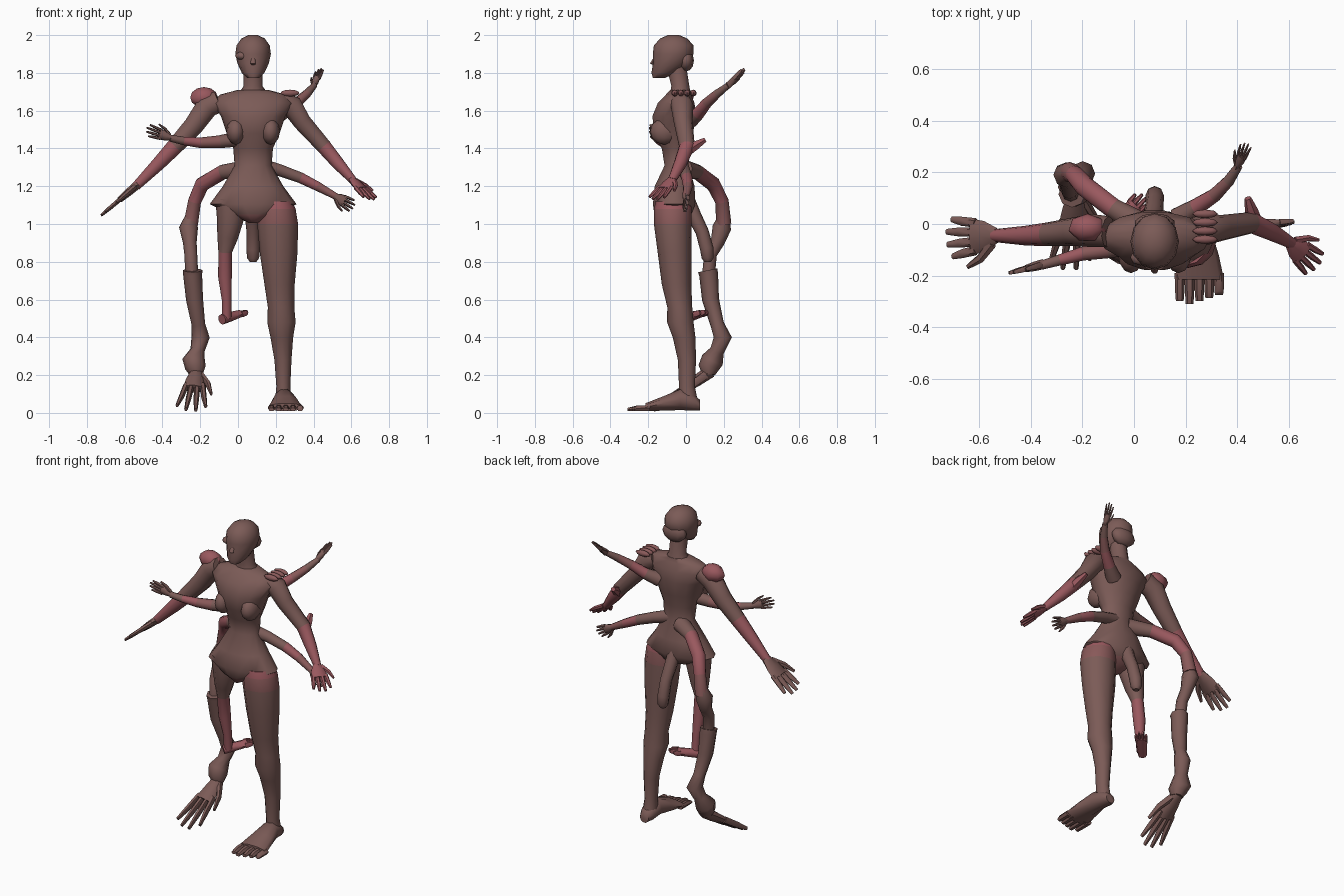
import bpy, bmesh, math
from mathutils import Vector as V

def material(name, col):
    m = bpy.data.materials.new(name)
    m.diffuse_color = (*col, 1)
    return m

MATS = [material("brown skin", (0.20, 0.105, 0.095)),
        material("dusky skin", (0.25, 0.10, 0.10)),
        material("red skin", (0.32, 0.098, 0.112))]
B, D, R = 0, 1, 2
X, Y, Z = V((1, 0, 0)), V((0, 1, 0)), V((0, 0, 1))

def loft(bm, pts, mats=B, u=X, n=8, flat=None):
    """Oval rings (x, y, z, ra[, rb]) along a path; ra runs along u."""
    u, P, rings = V(u), [V(p[:3]) for p in pts], []
    for i, p in enumerate(P):
        t = flat or (P[min(i + 1, len(P) - 1)] - P[max(i - 1, 0)]).normalized()
        a = (u - t * u.dot(t)).normalized()
        b = t.cross(a)
        ra, rb = pts[i][3], pts[i][-1]
        rings.append([bm.verts.new(p + a * ra * math.cos(2 * math.pi * k / n)
                                   + b * rb * math.sin(2 * math.pi * k / n)) for k in range(n)])
    m = [mats] * (len(P) - 1) if isinstance(mats, int) else mats
    for i in range(len(P) - 1):
        for k in range(n):
            j = (k + 1) % n
            f = bm.faces.new((rings[i][k], rings[i][j], rings[i + 1][j], rings[i + 1][k]))
            f.material_index = m[i]
    for ring, mi in ((rings[0][::-1], m[0]), (rings[-1], m[-1])):
        bm.faces.new(ring).material_index = mi

def finish(name, bm, angle=52):
    bmesh.ops.recalc_face_normals(bm, faces=bm.faces)
    me = bpy.data.meshes.new(name)
    bm.to_mesh(me)
    bm.free()
    for m in MATS:
        me.materials.append(m)
    me.polygons.foreach_set("use_smooth", [True] * len(me.polygons))
    me.set_sharp_from_angle(angle=math.radians(angle))
    bpy.context.collection.objects.link(bpy.data.objects.new(name, me))

def part(name, pts, mats=B, u=X, n=8, flat=None):
    bm = bmesh.new()
    loft(bm, pts, mats, u, n, flat)
    finish(name, bm)

def blob(name, c, r, mat=B, n=8):
    bm = bmesh.new()
    bmesh.ops.create_uvsphere(bm, u_segments=n, v_segments=6, radius=1)
    for v in bm.verts:
        v.co = V((v.co.x * r[0], v.co.y * r[1], v.co.z * r[2])) + V(c)
    for f in bm.faces:
        f.material_index = mat
    finish(name, bm)

def hand(name, o, tip, spread, W, mat=B, thumb=1, th=0.014, palm=0.5, wrist=0.4, fan=1.35):
    """Flat palm with four fanned fingers and an optional thumb."""
    bm = bmesh.new()
    o, d, s = V(o), V(tip) - V(o), V(spread).normalized()
    at = lambda f, k, r, q=None: (*(o + d * f + s * W * k), r, q or r)
    loft(bm, [at(0, 0, W * wrist, th * 1.4), at(palm * .5, 0, W * .8, th * 1.3),
              at(palm, 0, W * .95, th)], mat, s)
    for k, e in ((-.72, .88), (-.25, .98), (.25, 1), (.72, .9)):
        r = W * .25
        loft(bm, [at(palm - .08, k, r, th * .9), at((palm + e) / 2, k * (1 + fan) / 2, r * .95, th * .8),
                  at(e, k * fan, r * .6, th * .5)], mat, s, 6)
    if thumb:
        loft(bm, [at(.1, thumb * .4, W * .3, th), at(.33, thumb * 1.15, W * .25, th * .9),
                  at(.58, thumb * 1.55, W * .13, th * .5)], mat, s, 6)
    finish(name, bm)

# torso with pointed, flared hips, then neck and head
part("torso", [(.08, -.1, 1.005, .02, .035), (.08, -.07, 1.05, .12, .1), (.08, -.063, 1.105, .23, .115),
               (.08, -.06, 1.2, .16, .108), (.08, -.05, 1.31, .098, .065),
               (.08, -.055, 1.4, .105, .075), (.08, -.065, 1.48, .14, .105), (.08, -.063, 1.57, .17, .118),
               (.08, -.052, 1.64, .215, .1), (.08, -.04, 1.685, .175, .068), (.08, -.03, 1.71, .08, .055)],
     [D] + [B] * 9, X, 14, Z)
for x in (-.012, .172):
    blob("breast", (x, -.115, 1.49), (.05, .075, .07), B, 12)
part("neck", [(.08, -.03, 1.68, .085, .06), (.08, -.03, 1.73, .05, .05), (.08, -.05, 1.83, .05, .055)], B, X, 10, Z)
part("head", [(.08, -.145, 1.772, .03, .03), (.08, -.115, 1.80, .06, .068), (.08, -.08, 1.85, .083, .095),
              (.08, -.068, 1.9, .094, .108), (.08, -.065, 1.945, .088, .105), (.08, -.065, 1.982, .062, .072),
              (.08, -.065, 2.0, .025, .03)], B, X, 12, Z)
part("nose", [(.08, -.163, 1.885, .01, .008), (.08, -.182, 1.85, .014, .01), (.08, -.165, 1.84, .008, .008)], B, X, 6, Z)
blob("hair_back", (.08, .0, 1.865), (.08, .042, .058), B, 10)
blob("brow_lump", (.025, -.13, 1.89), (.04, .03, .022))

# full leg and foot
part("large_leg", [(.2, -.07, 1.12, .085, .09), (.205, -.07, 1.08, .1, .1), (.21, -.07, 1.0, .108, .1),
                   (.215, -.06, .85, .1, .09), (.22, -.05, .68, .08, .078), (.228, -.033, .56, .07, .066),
                   (.23, -.03, .48, .075, .07), (.232, -.01, .4, .06, .06), (.238, .005, .28, .045, .048),
                   (.24, .005, .14, .037, .042), (.24, .015, .05, .045, .05)], [R, D] + [B] * 8, X, 12, Z)
part("large_foot", [(.24, .075, .04, .03, .03), (.24, .04, .055, .048, .045), (.245, -.03, .07, .055, .058),
                    (.25, -.12, .05, .078, .04), (.253, -.215, .03, .095, .022)], B, X, 10, -Y)
for i in range(5):
    x, e = .177 + .038 * i, -.31 + .012 * abs(i - 1)
    part("toe", [(x, -.19, .026, .02, .018), (x, -.26, .024, .018, .017), (x, e, .018, .015, .01)], B, X, 6, -Y)

# small leg with a sideways foot
part("small_leg", [(-.04, -.07, 1.13, .08), (-.04, -.07, 1.03, .072), (-.055, -.06, .93, .055),
                   (-.068, -.05, .85, .036), (-.069, -.035, .72, .036), (-.06, -.02, .6, .026),
                   (-.06, -.01, .5, .025)], [B, B, B, R, R, R], X, 10)
hand("small_foot", (-.085, -.025, .495), (.042, .11, .535), (1, -1, 0), .038, R, 0, .02, .75, .7, 1.1)
# hanging stump behind the hips
part("tail_stump", [(.07, .01, 1.12, .04), (.075, .045, 1.04, .038), (.08, .085, .96, .035),
                    (.08, .11, .87, .036), (.08, .115, .82, .032), (.08, .115, .8, .018)], B, X, 8)

# long chained limb from the back of the waist to the floor
part("chain_upper_arm", [(.04, -.01, 1.29, .05), (-.08, .06, 1.275, .04), (-.19, .145, 1.21, .04),
                         (-.23, .19, 1.12, .036), (-.25, .2, 1.0, .04)], [B, R, R, D], Y, 10)
part("chain_forearm", [(-.25, .2, 1.04, .03), (-.262, .19, .98, .05), (-.255, .165, .9, .036),
                       (-.25, .13, .84, .034), (-.245, .12, .74, .034)], B, X, 8)
part("chain_shin", [(-.24, .115, .755, .052), (-.24, .12, .73, .05), (-.23, .13, .6, .045),
                    (-.21, .165, .47, .036), (-.198, .195, .4, .048), (-.215, .165, .33, .038),
                    (-.235, .14, .28, .06), (-.225, .12, .24, .055), (-.22, .12, .2, .034)], B, X, 8)
hand("chain_hand", (-.22, .13, .22), (-.25, -.175, .015), (1, .1, 0), .062, B, 1, .024, .45, .5, 1.7)

# main pair of arms
part("right_arm", [(-.1, -.03, 1.65, .06), (-.165, -.025, 1.62, .064), (-.235, -.03, 1.52, .055),
                   (-.335, -.04, 1.41, .046), (-.42, -.045, 1.32, .038), (-.54, -.045, 1.20, .025)],
     [B, B, B, R, R], Y, 10)
hand("right_hand", (-.53, -.045, 1.21), (-.725, -.055, 1.045), Y, .074, B, -1, .016)
blob("right_shoulder_knob", (-.18, -.015, 1.67), (.075, .055, .055), R, 7)
part("left_arm", [(.23, -.03, 1.65, .055), (.285, -.02, 1.625, .06), (.34, -.015, 1.54, .05),
                  (.455, .005, 1.41, .042), (.53, -.03, 1.32, .035), (.61, -.075, 1.23, .022)],
     [B, B, B, R, R], Y, 10)
hand("left_hand", (.60, -.07, 1.24), (.71, -.165, 1.13), (.6, .75, 0), .052, R, 1)
part("left_elbow_spike", [(.47, .0, 1.38, .03), (.455, .05, 1.415, .026), (.44, .1, 1.445, .014)], R, X, 6)
# row of finger stubs on the left shoulder
for i in range(4):
    blob("shoulder_finger", (.275, -.06 + .033 * i, 1.693), (.05, .017, .018), D)

# three extra arms
part("right_chest_arm", [(.0, -.08, 1.45, .04), (-.1, -.1, 1.435, .034), (-.2, -.115, 1.43, .028),
                         (-.29, -.14, 1.44, .022), (-.36, -.16, 1.455, .018)], [B, D, R, B], Z, 10)
hand("right_chest_hand", (-.35, -.155, 1.455), (-.485, -.19, 1.5), (.2, 0, 1), .031, B, 1)
part("left_back_arm", [(.17, .02, 1.55, .045), (.24, .065, 1.585, .034), (.31, .11, 1.64, .028),
                       (.365, .165, 1.69, .023), (.405, .225, 1.735, .016)], [B, R, D, B], Z, 10)
hand("left_back_hand", (.40, .22, 1.73), (.435, .31, 1.82), (.8, -.3, .2), .022, B, -1)
part("left_waist_arm", [(.12, -.03, 1.31, .04), (.22, -.01, 1.285, .033), (.33, .005, 1.245, .03),
                        (.42, .01, 1.2, .026), (.52, .0, 1.145, .018)], [B, B, R, D], Y, 10)
hand("left_waist_hand", (.51, .0, 1.15), (.615, .005, 1.09), (.4, .25, 1), .034, B, -1)
